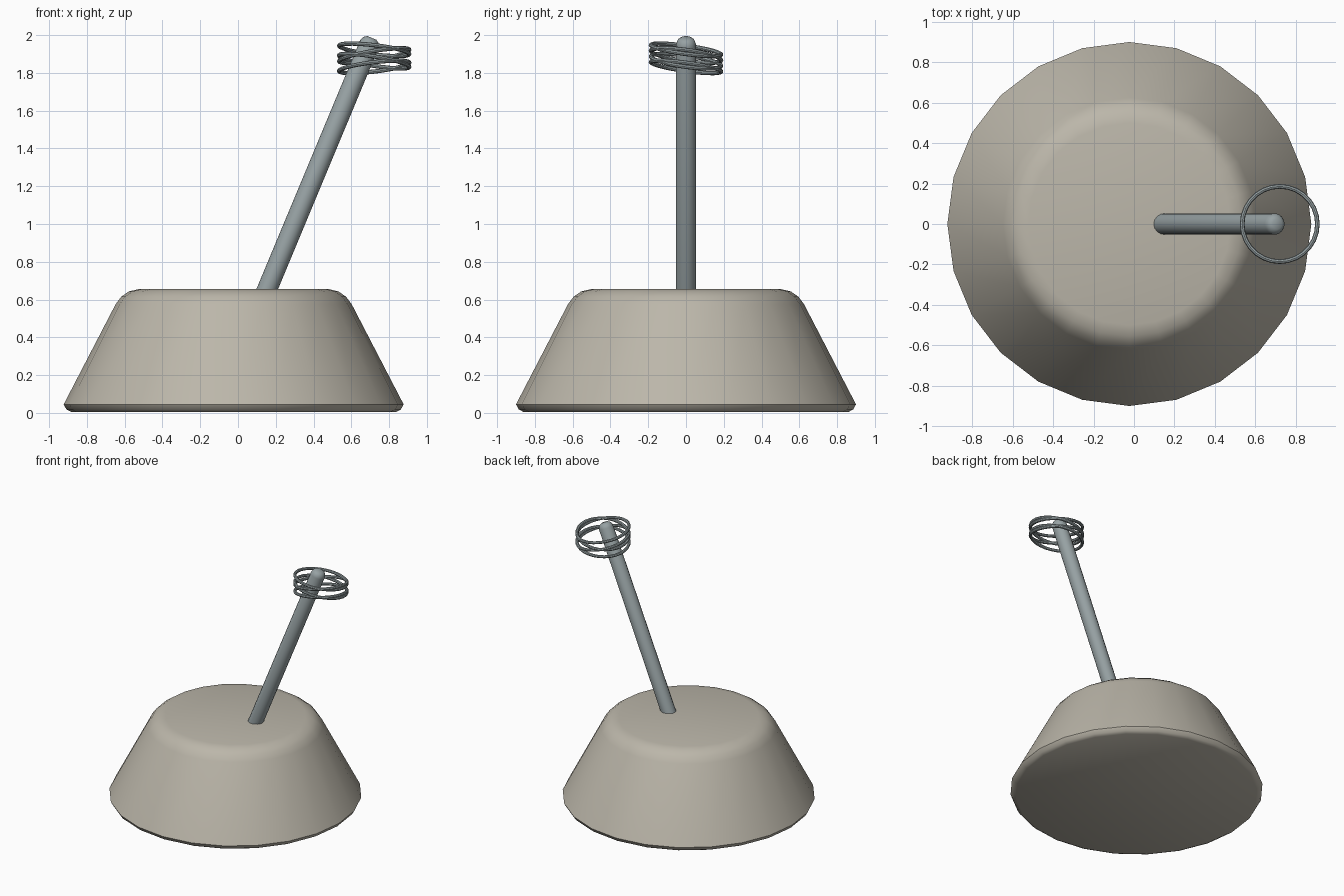
import bpy, math
from mathutils import Vector

if "Cube" in bpy.data.objects:
    bpy.data.objects.remove(bpy.data.objects["Cube"])


def lathe(name, profile, sides, origin, axis=Vector((0, 0, 1))):
    """Capped solid of revolution from (radius, height) pairs."""
    rot = Vector((0, 0, 1)).rotation_difference(axis)
    verts, faces = [], []
    for r, h in profile:
        for i in range(sides):
            a = 2 * math.pi * i / sides
            p = rot @ Vector((r * math.cos(a), r * math.sin(a), h))
            verts.append(p + Vector(origin))
    for k in range(len(profile) - 1):
        for i in range(sides):
            j = (i + 1) % sides
            faces.append((k * sides + i, k * sides + j,
                          (k + 1) * sides + j, (k + 1) * sides + i))
    faces.append(tuple(reversed(range(sides))))
    faces.append(tuple(range((len(profile) - 1) * sides, len(profile) * sides)))
    return make(name, verts, faces)


def make(name, verts, faces):
    mesh = bpy.data.meshes.new(name)
    mesh.from_pydata(verts, [], faces)
    ob = bpy.data.objects.new(name, mesh)
    bpy.context.collection.objects.link(ob)
    bpy.ops.object.select_all(action='DESELECT')
    ob.select_set(True)
    bpy.context.view_layer.objects.active = ob
    bpy.ops.object.shade_smooth_by_angle(angle=math.radians(40))
    return ob


def paint(ob, mat):
    ob.data.materials.append(mat)


def colour(name, rgb):
    mat = bpy.data.materials.new(name)
    mat.diffuse_color = (*rgb, 1)
    mat.use_nodes = True
    mat.node_tree.nodes["Principled BSDF"].inputs["Base Color"].default_value = mat.diffuse_color
    return mat


stone = colour("warm_stone", (0.50, 0.47, 0.40))
steel = colour("blue_grey_steel", (0.31, 0.36, 0.37))

# Tapered base block with softened rims
base = lathe("base", [(0.86, 0.005), (0.885, 0.018), (0.9, 0.045), (0.625, 0.575),
                      (0.595, 0.615), (0.555, 0.643), (0.50, 0.656)],
             24, (-0.023, 0, 0))
paint(base, stone)

# Leaning rod with a rounded tip
foot, tip = Vector((0.14, 0, 0.62)), Vector((0.709, 0, 1.985))
length = (tip - foot).length
rod = lathe("leaning_rod", [(0.053, 0), (0.053, length - 0.035),
                            (0.044, length - 0.012), (0.026, length)],
            16, foot, (tip - foot).normalized())
paint(rod, steel)


# Tilted wire loops stacked around the rod tip
def wire_loop(name, z, tilt_x, tilt_y, radius=0.186, wire=0.0115, steps=28, sides=8):
    verts, faces = [], []
    for i in range(steps):
        a = 2 * math.pi * i / steps
        out = Vector((math.cos(a), math.sin(a), 0))
        centre = Vector((0.721, 0, z + tilt_x * out.x + tilt_y * out.y)) + out * radius
        for k in range(sides):
            b = 2 * math.pi * k / sides
            verts.append(centre + out * wire * math.cos(b)
                         + Vector((0, 0, wire * math.sin(b))))
            n, m = (i + 1) % steps, (k + 1) % sides
            faces.append((i * sides + k, n * sides + k, n * sides + m, i * sides + m))
    return make(name, verts, faces)


for i, (z, tilt) in enumerate([(1.832, 0.022), (1.862, -0.03),
                               (1.892, 0.03), (1.922, -0.022)]):
    paint(wire_loop(f"wire_loop_{i + 1}", z, tilt, -0.025), steel)
